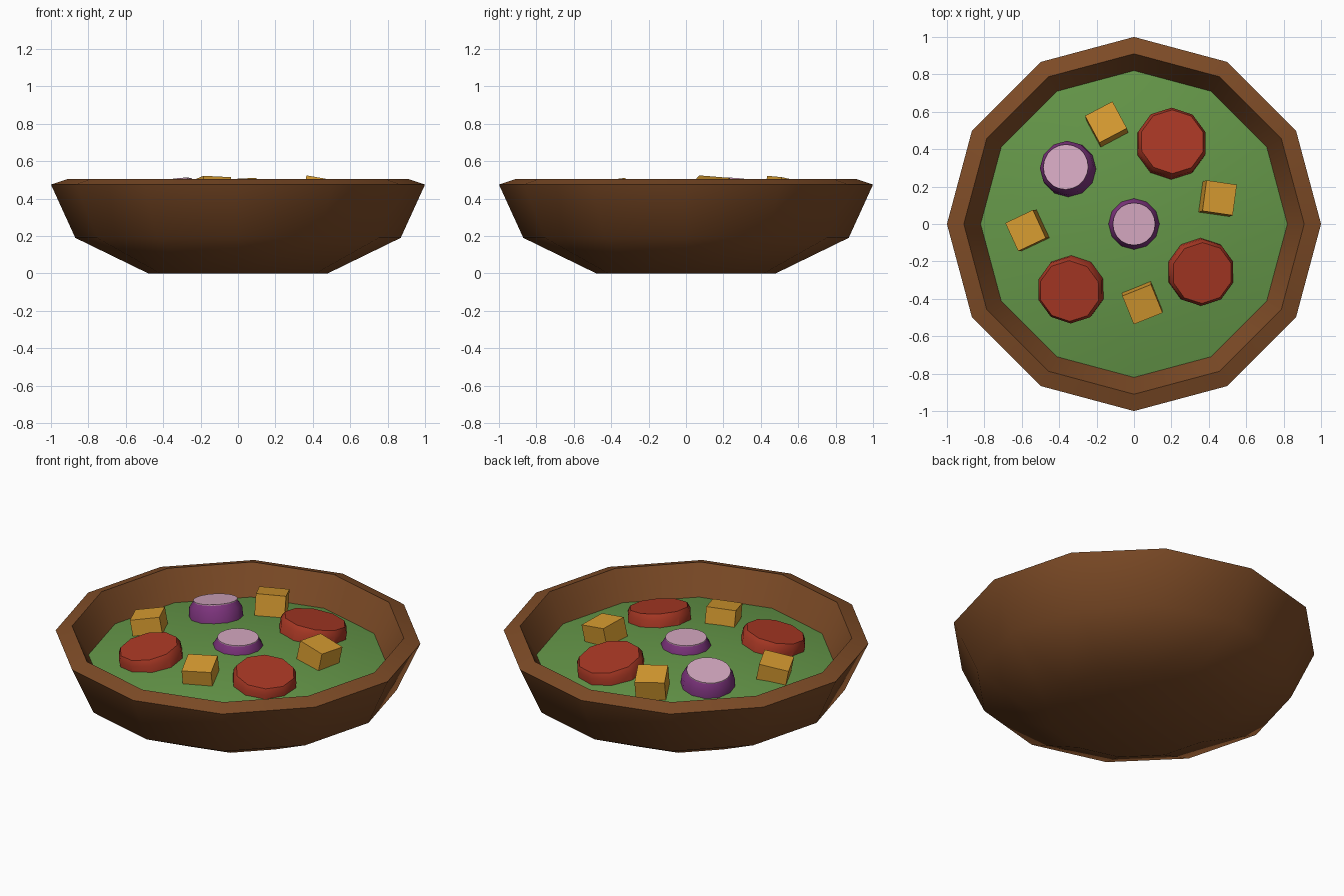
import bpy, math
from mathutils import Matrix, Vector

if "Cube" in bpy.data.objects:
    bpy.data.objects.remove(bpy.data.objects["Cube"])


def mat(name, col):
    m = bpy.data.materials.new(name)
    m.diffuse_color = (*col, 1)
    m.use_nodes = True
    m.node_tree.nodes["Principled BSDF"].inputs["Base Color"].default_value = m.diffuse_color
    return m


BROWN = mat("wood_brown", (0.21, 0.072, 0.02))
GREEN = mat("salad_green", (0.13, 0.31, 0.066))
RED = mat("tomato_red", (0.40, 0.04, 0.018))
PURPLE = mat("onion_purple", (0.21, 0.035, 0.21))
PINK = mat("onion_pink", (0.66, 0.39, 0.53))
GOLD = mat("crouton_gold", (0.68, 0.33, 0.03))


def lathe(name, profile, sides, material, smooth=45, cap_start=True, cap_end=True):
    """Revolve (radius, z) points; zero radius makes a fan tip."""
    verts, rings, faces = [], [], []
    for r, z in profile:
        n = 1 if r == 0 else sides
        rings.append([len(verts) + i for i in range(n)])
        for i in range(n):
            a = 2 * math.pi * i / sides
            verts.append((r * math.cos(a), r * math.sin(a), z))
    for a, b in zip(rings, rings[1:]):
        for i in range(sides):
            j = (i + 1) % sides
            if len(b) == 1:
                faces.append((a[i], a[j], b[0]))
            else:
                faces.append((a[i], a[j], b[j], b[i]))
    if cap_start:
        faces.append(rings[0][::-1])
    if cap_end and len(rings[-1]) > 1:
        faces.append(rings[-1])
    me = bpy.data.meshes.new(name)
    me.from_pydata(verts, [], faces)
    me.materials.append(material)
    ob = bpy.data.objects.new(name, me)
    bpy.context.collection.objects.link(ob)
    if smooth:
        bpy.ops.object.select_all(action='DESELECT')
        ob.select_set(True)
        bpy.context.view_layer.objects.active = ob
        bpy.ops.object.shade_smooth_by_angle(angle=math.radians(smooth))
    return ob


def place(ob, x, y, z, spin=0):
    """Put a topping at its top-centre point, leaning outward over the dome."""
    d = math.hypot(x, y)
    tilt = Matrix.Identity(4)
    if d > 0.01:
        tilt = Matrix.Rotation(min(0.4 * d, 0.2), 4, Vector((-y, x, 0)))
    ob.matrix_world = (Matrix.Translation((x, y, z)) @ tilt
                       @ Matrix.Rotation(math.radians(spin), 4, 'Z'))


# bowl: outside, sloped rim, inner wall
lathe("bowl", [(0.48, 0), (0.87, 0.19), (1.0, 0.475), (0.91, 0.505), (0.815, 0.325)],
      12, BROWN, cap_end=False)

# slightly domed bed of greens
lathe("salad_bed", [(0.82, 0.335), (0.6, 0.382), (0.3, 0.42), (0, 0.432)],
      12, GREEN, cap_start=False)

# tomato slices
for i, (x, y, z, r) in enumerate([(0.205, 0.44, 0.468, 0.19), (0.365, -0.262, 0.463, 0.18),
                                  (-0.345, -0.358, 0.463, 0.18)]):
    place(lathe(f"tomato_slice_{i + 1}",
                [(r, -0.11), (r, -0.03), (r * 0.91, 0)], 10, RED, 35), x, y, z, 18)

# onion slices with a pale cut face
for i, (x, y, z, r) in enumerate([(0, 0, 0.474, 0.14), (-0.365, 0.305, 0.488, 0.15)]):
    place(lathe(f"onion_slice_{i + 1}",
                [(r, -0.11), (r * 0.97, -0.04), (r * 0.8, -0.003)], 12, PURPLE), x, y, z)
    place(lathe(f"onion_face_{i + 1}",
                [(r * 0.81, -0.005), (r * 0.81, 0.001)], 20, PINK), x, y, z)

# croutons: square blocks
for i, (x, y, z, spin) in enumerate([(-0.15, 0.545, 0.502, 28), (0.458, 0.14, 0.503, -8),
                                     (-0.58, -0.035, 0.475, 25), (0.045, -0.43, 0.493, 22)]):
    h = 0.083 * math.sqrt(2)
    place(lathe(f"crouton_{i + 1}", [(h, -0.14), (h, 0)], 4, GOLD, 0), x, y, z, spin + 45)
